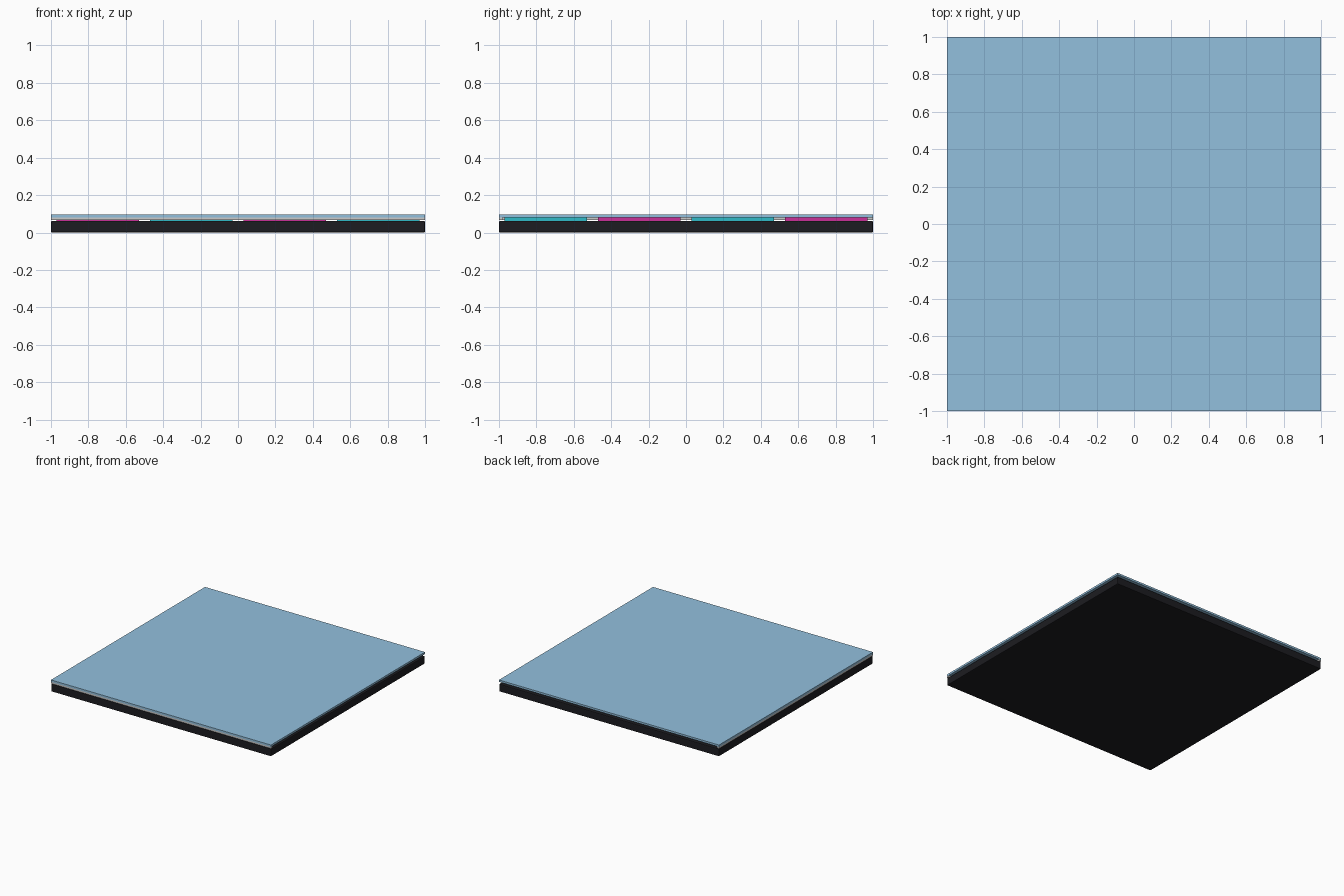
import bpy

if "Cube" in bpy.data.objects:
    bpy.data.objects.remove(bpy.data.objects["Cube"])


def material(name, rgb):
    m = bpy.data.materials.new(name)
    m.diffuse_color = (*rgb, 1)
    m.use_nodes = True
    m.node_tree.nodes["Principled BSDF"].inputs["Base Color"].default_value = m.diffuse_color
    return m


def box(name, lo, hi, mat=None, bevel=0):
    size = [b - a for a, b in zip(lo, hi)]
    mid = [(a + b) / 2 for a, b in zip(lo, hi)]
    bpy.ops.mesh.primitive_cube_add(size=1, location=mid)
    ob = bpy.context.object
    ob.name = name
    ob.scale = size
    bpy.ops.object.transform_apply(location=False, rotation=False, scale=True)
    if mat:
        ob.data.materials.append(mat)
    if bevel:
        mod = ob.modifiers.new("soft_edges", 'BEVEL')
        mod.width = bevel
        mod.segments = 2
    return ob


black = material("black_base", (0.012, 0.012, 0.015))
glass = material("blue_glass", (0.29, 0.53, 0.73))
cyan = material("cyan_light", (0.03, 0.50, 0.58))
magenta = material("magenta_light", (0.60, 0.03, 0.32))

# Base slab with softened edges
box("base", (-1, -1, 0), (1, 1, 0.062), black, 0.006)

# Checkerboard of light panels
for i in range(4):
    for j in range(4):
        x, y = -0.75 + 0.5 * i, -0.75 + 0.5 * j
        mat = magenta if (i + j) % 2 == 0 else cyan
        box(f"light_panel_{i}_{j}", (x - 0.22, y - 0.22, 0.06),
            (x + 0.22, y + 0.22, 0.079), mat)

# Edge strips along the front and left sides
box("front_strip", (-1, -1, 0.066), (1, -0.98, 0.079))
box("left_strip", (-1, -1, 0.066), (-0.98, 1, 0.079))

# Glass cover
box("glass_cover", (-1, -1, 0.079), (1, 1, 0.095), glass)
